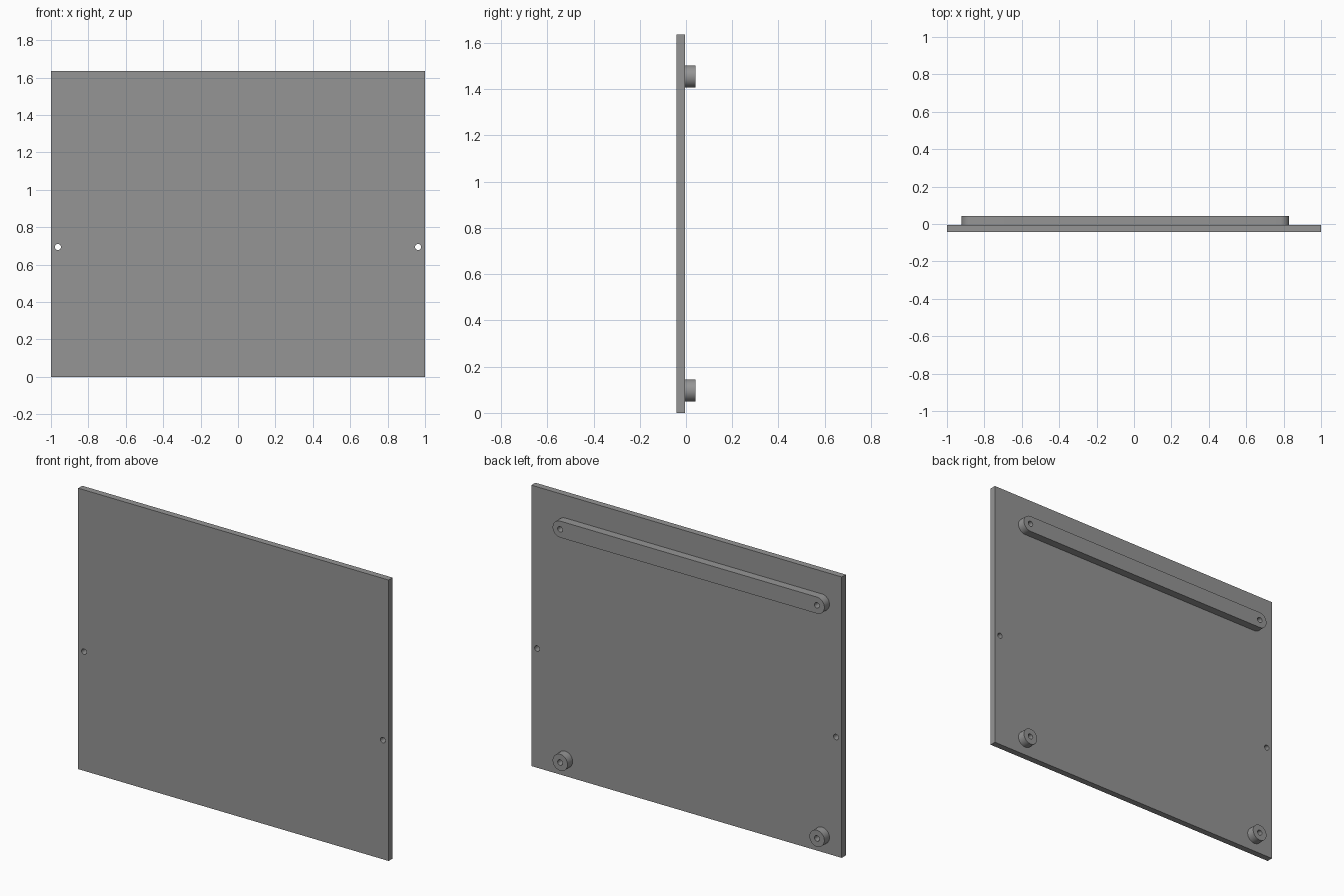
import bpy, bmesh, math

if "Cube" in bpy.data.objects:
    bpy.data.objects.remove(bpy.data.objects["Cube"])

BACK = -0.005           # back face of the panel
FRONT = -0.042
TIP = 0.042             # outer face of rail and posts
HEIGHT = 1.636
X_LEFT, X_RIGHT = -0.873, 0.782   # mounting columns
R_BOSS, R_HOLE = 0.048, 0.016
SEG = 48

grey = bpy.data.materials.new("mid grey")
grey.diffuse_color = (0.3, 0.3, 0.3, 1)
grey.use_nodes = True
grey.node_tree.nodes["Principled BSDF"].inputs["Base Color"].default_value = grey.diffuse_color


def prism(name, points, y0, y1):
    """Extrude an (x, z) outline from y0 to y1."""
    bm = bmesh.new()
    face = bm.faces.new([bm.verts.new((x, y0, z)) for x, z in points])
    out = bmesh.ops.extrude_face_region(bm, geom=[face])
    verts = [g for g in out["geom"] if isinstance(g, bmesh.types.BMVert)]
    bmesh.ops.translate(bm, vec=(0, y1 - y0, 0), verts=verts)
    bmesh.ops.recalc_face_normals(bm, faces=bm.faces)
    mesh = bpy.data.meshes.new(name)
    bm.to_mesh(mesh)
    bm.free()
    mesh.materials.append(grey)
    obj = bpy.data.objects.new(name, mesh)
    bpy.context.collection.objects.link(obj)
    return obj


def slot(xa, xb, z, r):
    """Outline of a slot with round ends; a circle when xa equals xb."""
    pts = []
    for cx, start in ((xb, -math.pi / 2), (xa, math.pi / 2)):
        n = SEG // 2
        last = n if xa == xb else n + 1
        for i in range(last):
            a = start + math.pi * i / n
            pts.append((cx + r * math.cos(a), z + r * math.sin(a)))
    return pts


def drill(obj, centres):
    """Cut round holes straight through the part."""
    for x, z in centres:
        cutter = prism("hole_cutter", slot(x, x, z, R_HOLE), -0.2, 0.2)
        mod = obj.modifiers.new("hole", "BOOLEAN")
        mod.operation = "DIFFERENCE"
        mod.solver = "EXACT"
        mod.object = cutter
        bpy.context.view_layer.objects.active = obj
        bpy.ops.object.modifier_apply(modifier=mod.name)
        bpy.data.objects.remove(cutter)
    bpy.ops.object.select_all(action="DESELECT")
    obj.select_set(True)
    bpy.context.view_layer.objects.active = obj
    bpy.ops.object.shade_smooth_by_angle(angle=math.radians(30))


# Flat panel with a hole near each side edge
panel = prism("panel", [(-1, 0), (1, 0), (1, HEIGHT), (-1, HEIGHT)], FRONT, BACK)
drill(panel, [(-0.963, 0.694), (0.963, 0.694)])

# Long upper rail with round ends and a hole at each end
rail = prism("upper_rail", slot(X_LEFT, X_RIGHT, 1.455, R_BOSS), BACK, TIP)
drill(rail, [(X_LEFT, 1.455), (X_RIGHT, 1.455)])

# Two short lower posts, each bored through to the panel
for side, x in (("left", X_LEFT), ("right", X_RIGHT)):
    post = prism("lower_post_" + side, slot(x, x, 0.097, R_BOSS), BACK, TIP)
    drill(post, [(x, 0.097)])
